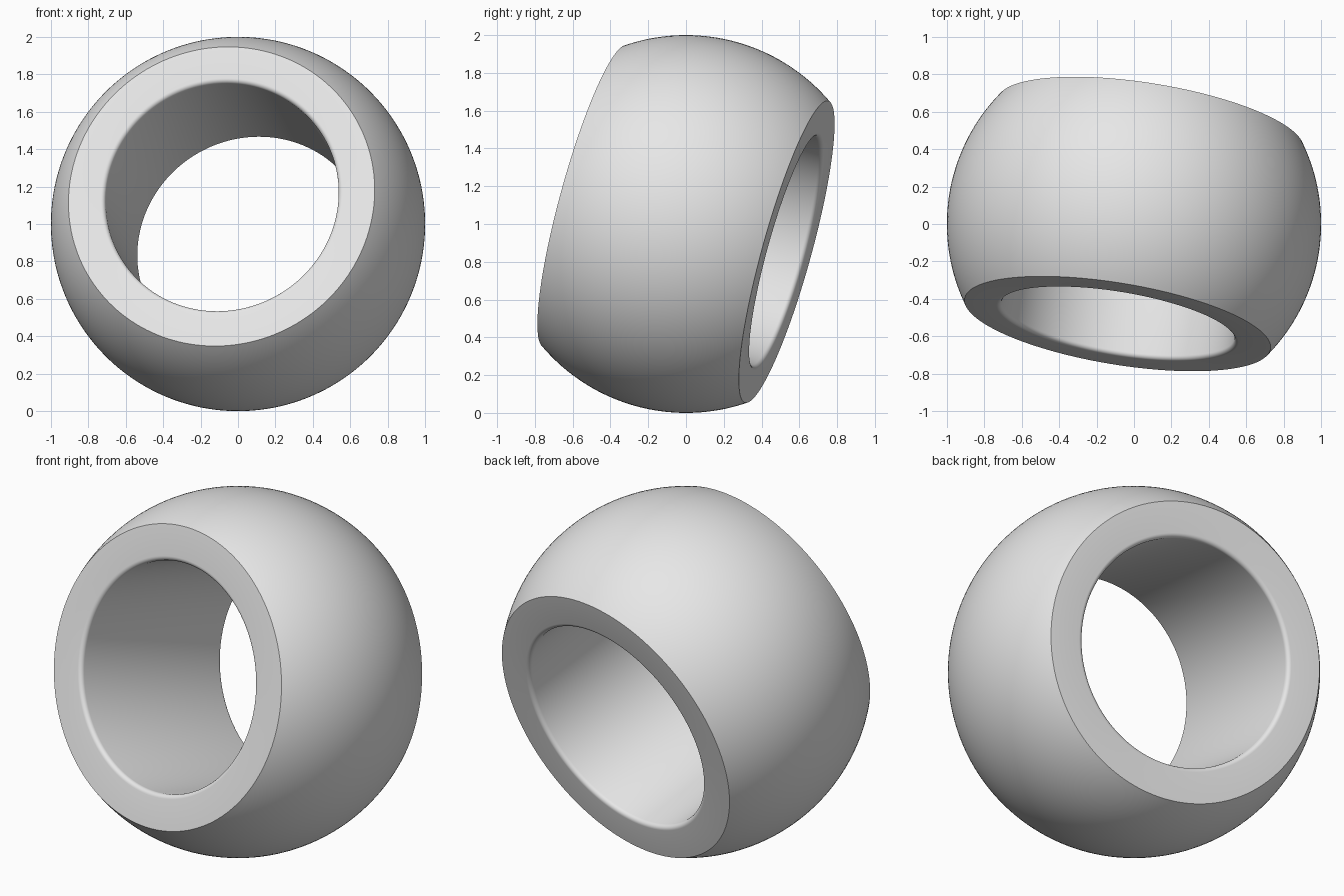
import bpy
import bmesh
from math import sin, cos, pi, asin, sqrt, radians
from mathutils import Vector, Matrix

cube = bpy.data.objects.get("Cube")
if cube:
    bpy.data.objects.remove(cube, do_unlink=True)

BALL = 1.0        # radius of the spherical outside
HALF = 0.56       # half width along the bore axis
BORE = 0.63       # bore radius
FILLET = 0.025    # rounding at both bore mouths
AXIS = Vector((-0.157, -0.953, 0.263)).normalized()
SEGMENTS = 160

# Grey material
grey = bpy.data.materials.new("plain grey")
grey.use_nodes = True
colour = (0.8, 0.8, 0.8, 1)
grey.diffuse_color = colour
grey.node_tree.nodes["Principled BSDF"].inputs["Base Color"].default_value = colour


def arc(radius, centre, start, end, steps):
    """Points (r, z) along an arc in the profile plane."""
    points = []
    for i in range(steps + 1):
        a = start + (end - start) * i / steps
        points.append((centre[0] + radius * cos(a), centre[1] + radius * sin(a)))
    return points


# Closed cross-section: spherical outside, flat ends, rounded bore
rim = asin(HALF / BALL)
corner = (BORE + FILLET, HALF - FILLET)
profile = arc(BALL, (0, 0), -rim, rim, 48)
profile += arc(FILLET, corner, pi / 2, pi, 6)
profile += arc(FILLET, (corner[0], -corner[1]), pi, 3 * pi / 2, 6)

# Revolve the cross-section around the bore axis
bm = bmesh.new()
rings = []
for s in range(SEGMENTS):
    t = 2 * pi * s / SEGMENTS
    rings.append([bm.verts.new((r * cos(t), r * sin(t), z)) for r, z in profile])
for s, ring in enumerate(rings):
    following = rings[(s + 1) % SEGMENTS]
    for i in range(len(profile)):
        j = (i + 1) % len(profile)
        bm.faces.new((ring[i], following[i], following[j], ring[j]))
bmesh.ops.recalc_face_normals(bm, faces=bm.faces)

# Tilt the axis and rest the ring on the ground
tilt = AXIS.to_track_quat('Z', 'Y').to_matrix().to_4x4()
bm.transform(Matrix.Translation((0, 0, BALL)) @ tilt)

mesh = bpy.data.meshes.new("spherical_ring")
bm.to_mesh(mesh)
bm.free()
mesh.materials.append(grey)
ring_object = bpy.data.objects.new("spherical_ring", mesh)
bpy.context.collection.objects.link(ring_object)

# Smooth shading with crisp outer rims
bpy.ops.object.select_all(action='DESELECT')
ring_object.select_set(True)
bpy.context.view_layer.objects.active = ring_object
bpy.ops.object.shade_smooth_by_angle(angle=radians(30))
